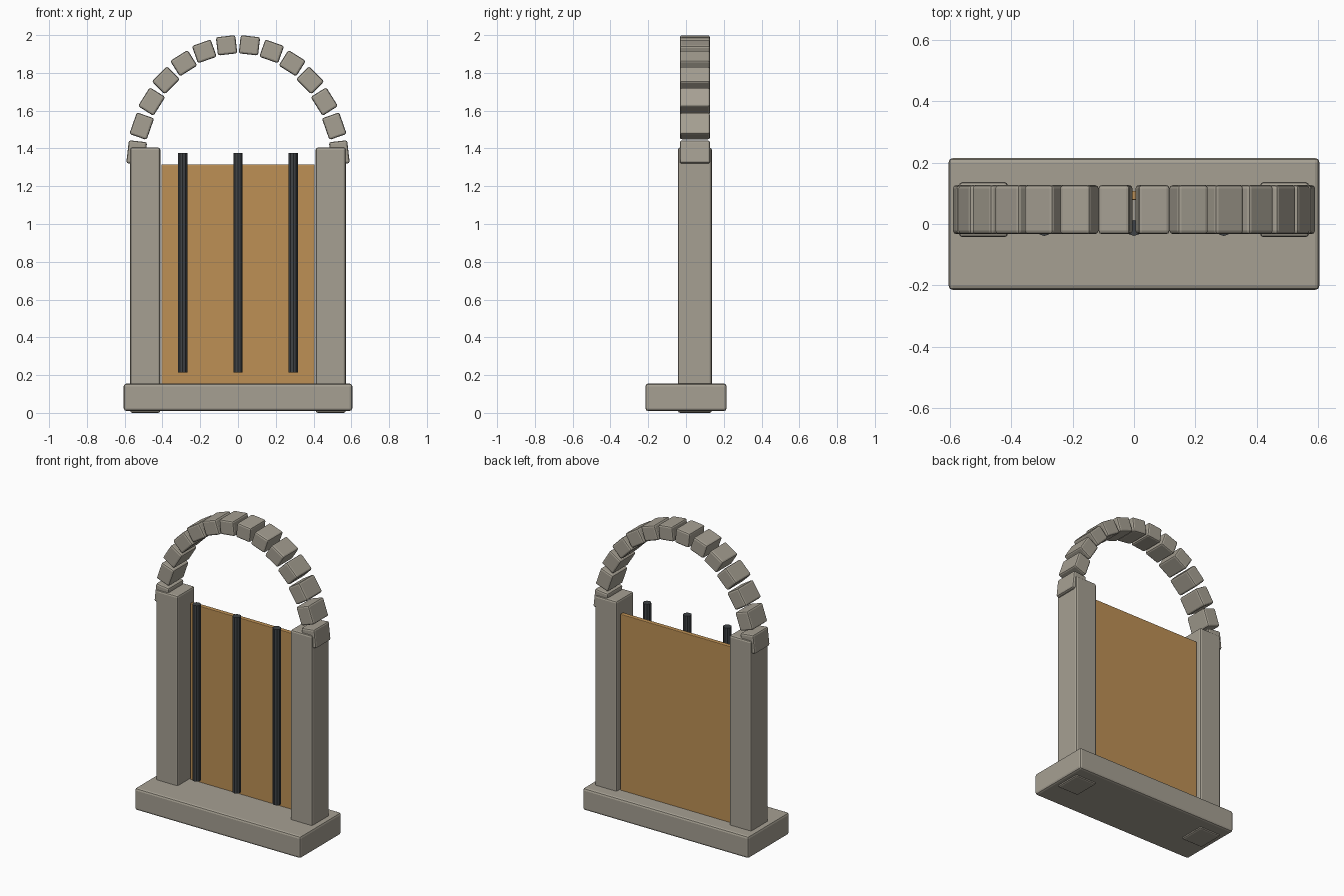
import bpy
from math import pi, sin, cos, hypot

if "Cube" in bpy.data.objects:
    bpy.data.objects.remove(bpy.data.objects["Cube"])


def material(name, rgb):
    m = bpy.data.materials.new(name)
    m.diffuse_color = (*rgb, 1)
    m.use_nodes = True
    m.node_tree.nodes["Principled BSDF"].inputs["Base Color"].default_value = m.diffuse_color
    return m


stone = material("stone", (0.38, 0.35, 0.29))
wood = material("wood", (0.51, 0.28, 0.09))
iron = material("iron", (0.05, 0.055, 0.06))


def block(name, size, center, mat, bevel=0.0, tilt=0.0):
    bpy.ops.mesh.primitive_cube_add(size=1, location=center)
    ob = bpy.context.object
    ob.name = name
    ob.scale = size
    bpy.ops.object.transform_apply(location=False, rotation=False, scale=True)
    ob.rotation_euler = (0, tilt, 0)
    ob.data.materials.append(mat)
    if bevel:
        mod = ob.modifiers.new("soft_edges", 'BEVEL')
        mod.width = bevel
        mod.segments = 2
    return ob


# Threshold slab
block("base_slab", (1.21, 0.43, 0.145), (0, 0, 0.0825), stone, 0.014)

# Side posts, running through the slab to the ground
for side, label in ((-1, "left"), (1, "right")):
    block(label + "_post", (0.16, 0.18, 1.405), (side * 0.491, 0.047, 0.7025), stone, 0.012)

# Arch stones spaced along a half ellipse
COUNT, RX, RZ, SPRING = 14, 0.54, 0.645, 1.305
step = pi / COUNT
for i in range(COUNT):
    a = (i + 0.5) * step
    length = 0.85 * step * hypot(RX * sin(a), RZ * cos(a))
    block(f"arch_stone_{i + 1}", (0.097, 0.16, length),
          (RX * cos(a), 0.047, SPRING + RZ * sin(a)), stone, 0.011, -a)

# Thin wooden door panel, set to the rear of the posts
block("door_panel", (0.81, 0.03, 1.215), (0, 0.093, 0.7075), wood, 0.004)

# Upright iron bars in front of the door
for i, x in enumerate((-0.293, 0, 0.293)):
    bpy.ops.mesh.primitive_cylinder_add(vertices=10, radius=0.026, depth=1.16,
                                        location=(x, -0.013, 0.795))
    bar = bpy.context.object
    bar.name = f"iron_bar_{i + 1}"
    bar.data.materials.append(iron)
